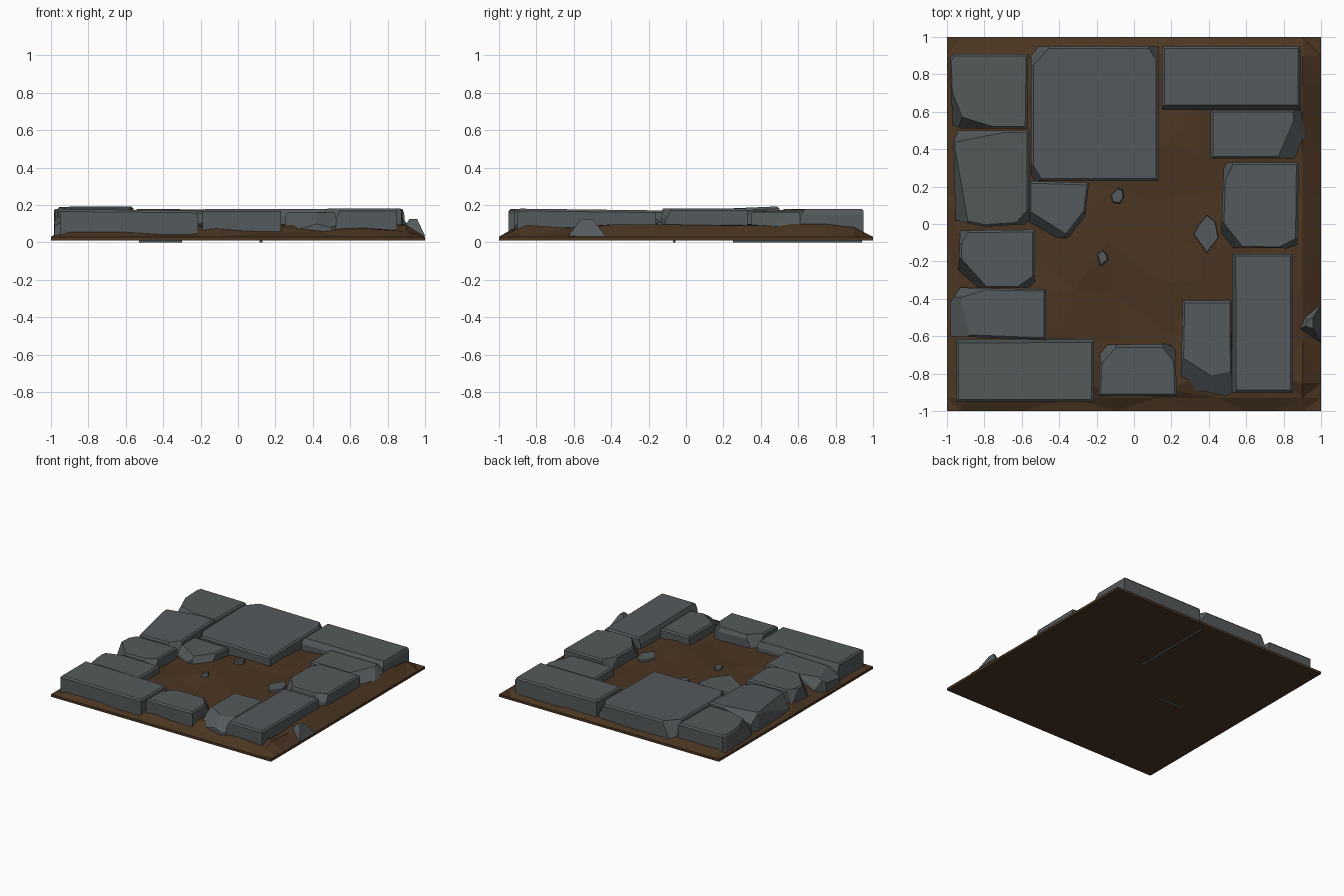
import bpy, bmesh, random
from mathutils import Vector

if "Cube" in bpy.data.objects:
    bpy.data.objects.remove(bpy.data.objects["Cube"])

random.seed(4)


def material(name, rgb):
    m = bpy.data.materials.new(name)
    m.diffuse_color = (*rgb, 1)
    m.use_nodes = True
    m.node_tree.nodes["Principled BSDF"].inputs["Base Color"].default_value = m.diffuse_color
    return m


STONE = material("slate grey", (0.088, 0.101, 0.106))
DIRT = material("dark brown earth", (0.070, 0.036, 0.016))


def finish(name, bm, mat):
    bmesh.ops.recalc_face_normals(bm, faces=bm.faces)
    me = bpy.data.meshes.new(name)
    bm.to_mesh(me)
    bm.free()
    me.materials.append(mat)
    ob = bpy.data.objects.new(name, me)
    bpy.context.collection.objects.link(ob)


def block(name, pts, top, tilt=(0, 0), chips=(), edge=0.012, shrink=None, bottom=0.02):
    """Prism on an outline with a worn top rim; chips = (x, y, nx, ny, nz) cut planes."""
    bm = bmesh.new()
    cx = sum(p[0] for p in pts) / len(pts)
    cy = sum(p[1] for p in pts) / len(pts)
    hx = max(abs(p[0] - cx) for p in pts)
    hy = max(abs(p[1] - cy) for p in pts)
    sx, sy = (shrink, shrink) if shrink is not None else (1 - edge / hx, 1 - edge / hy)

    def ring(z, kx, ky, tilted):
        return [bm.verts.new((cx + (x - cx) * kx, cy + (y - cy) * ky,
                              z + tilted * (tilt[0] * (x - cx) + tilt[1] * (y - cy))))
                for x, y in pts]

    rings = [ring(bottom, 1, 1, 0)]
    if shrink is None:
        rings.append(ring(top - edge, 1, 1, 1))
    rings.append(ring(top, sx, sy, 1))
    n = len(pts)
    for a, b in zip(rings, rings[1:]):
        for i in range(n):
            j = (i + 1) % n
            bm.faces.new((a[i], a[j], b[j], b[i]))
    bm.faces.new(rings[-1])
    bm.faces.new(rings[0][::-1])
    for x, y, nx, ny, nz in chips:
        bmesh.ops.bisect_plane(bm, geom=bm.verts[:] + bm.edges[:] + bm.faces[:],
                               plane_co=(x, y, top), plane_no=Vector((nx, ny, nz)).normalized(),
                               clear_outer=True)
        bmesh.ops.holes_fill(bm, edges=[e for e in bm.edges if e.is_boundary], sides=0)
    finish(name, bm, STONE)


def rect(x0, x1, y0, y1):
    return [(x0, y0), (x1, y0), (x1, y1), (x0, y1)]


# Earth bed: bumpy top, sloping rim, flat underside
bm = bmesh.new()
ticks = [-1, -0.93, -0.85, -0.6, -0.35, -0.1, 0.15, 0.4, 0.6, 0.76, 0.9, 1]
N = len(ticks)
grid = {}
for i, x in enumerate(ticks):
    for j, y in enumerate(ticks):
        z, px, py = 0.03, x, y
        if 0 < i < N - 1 and 0 < j < N - 1:
            rise = min((1 - x) * 0.65, (1 + x) * 0.4, (1 - y) * 0.4, (1 + y) * 0.4, 0.057)
            z += rise + random.uniform(-0.012, 0.014)
            if 1 < i < N - 2:
                px += random.uniform(-0.05, 0.05)
            if 1 < j < N - 2:
                py += random.uniform(-0.05, 0.05)
        grid[i, j] = bm.verts.new((px, py, z))
for i in range(N - 1):
    for j in range(N - 1):
        bm.faces.new((grid[i, j], grid[i + 1, j], grid[i + 1, j + 1], grid[i, j + 1]))
skirt = bmesh.ops.extrude_edge_only(bm, edges=[e for e in bm.edges if e.is_boundary])["geom"]
for v in skirt:
    if isinstance(v, bmesh.types.BMVert):
        v.co.z = 0.01
bmesh.ops.holes_fill(bm, edges=[e for e in bm.edges if e.is_boundary], sides=0)
bmesh.ops.triangulate(bm, faces=bm.faces[:])
finish("earth_bed", bm, DIRT)

# Back row of paving stones
block("stone_back_left", [(-0.97, 0.53), (-0.93, 0.51), (-0.57, 0.51), (-0.565, 0.91), (-0.97, 0.91), (-0.985, 0.88)],
      0.178, (-0.01, 0), [(-0.93, 0.6, -1, -0.4, 0.5), (-0.85, 0.55, -0.3, -1, 0.7)])
block("stone_back_large", rect(-0.55, 0.13, 0.23, 0.95), 0.172, (-0.01, 0.012),
      [(-0.54, 0.85, -1, 0.9, 0.5), (0.08, 0.94, 1, 0.6, 0.6), (-0.53, 0.3, -1, -0.6, 0.5)])
block("stone_back_right", rect(0.15, 0.89, 0.61, 0.95), 0.18, (0, 0),
      [(0.3, 0.635, 0, -1, 0.6), (0.88, 0.8, 1, 0, 0.3)])

# Right column
block("stone_right_upper", [(0.41, 0.35), (0.87, 0.35), (0.92, 0.43), (0.9, 0.61), (0.41, 0.61)], 0.162, (0, 0),
      [(0.78, 0.38, 0.7, -0.3, 0.9), (0.86, 0.5, 1, 0.1, 0.7)])
block("stone_right_middle", [(0.465, -0.11), (0.52, -0.125), (0.82, -0.13), (0.875, -0.11), (0.88, 0.33), (0.48, 0.33)],
      0.182, (0, 0), [(0.49, 0.24, -1, 0.5, 0.4), (0.5, -0.02, -1, -0.8, 0.6), (0.8, -0.11, 0.5, -1, 0.6)])
block("stone_right_lower", rect(0.525, 0.85, -0.9, -0.16), 0.176, (0, -0.012), [(0.545, -0.5, -1, 0, 0.4)])
block("stone_front_small", [(0.25, -0.87), (0.5, -0.92), (0.525, -0.9), (0.52, -0.41), (0.26, -0.41)], 0.16, (0, 0),
      [(0.3, -0.74, -0.35, -0.55, 0.8), (0.46, -0.8, 0.1, -0.5, 0.8)])

# Front row
block("stone_front_middle", [(-0.19, -0.92), (0.23, -0.92), (0.22, -0.66), (0.17, -0.64), (-0.15, -0.645), (-0.18, -0.68)],
      0.178, (0, 0), [(-0.15, -0.72, -1, 0.9, 0.6), (0.2, -0.72, 1, 0.8, 0.6), (0, -0.66, 0, 1, 0.6)])
block("stone_front_left", rect(-0.95, -0.215, -0.95, -0.615), 0.174, (-0.01, 0), [(-0.5, -0.635, 0, 1, 0.4)])

# Left column
block("stone_left_low", [(-0.98, -0.6), (-0.47, -0.62), (-0.47, -0.35), (-0.93, -0.34), (-0.985, -0.42)], 0.157, (0, 0),
      [(-0.9, -0.5, -0.6, -0.15, 0.9), (-0.85, -0.37, -0.3, 1, 0.6)])
block("stone_left_lower", [(-0.94, -0.31), (-0.9, -0.34), (-0.56, -0.34), (-0.53, -0.31), (-0.53, -0.03), (-0.93, -0.035)],
      0.172, (0, 0), [(-0.91, -0.2, -1, -0.9, 0.6), (-0.6, -0.32, 0.7, -1, 0.6), (-0.92, -0.1, -1, 0.6, 0.4)])
block("stone_left_upper", [(-0.955, 0.02), (-0.8, -0.015), (-0.56, 0.0), (-0.56, 0.5), (-0.94, 0.5), (-0.965, 0.44)],
      0.182, (0, 0.04), [(-0.92, 0.2, -1, -0.2, 0.6), (-0.57, 0.08, 1, -0.9, 0.6), (-0.8, 0.475, -0.2, 1, 0.7)])
block("stone_inner_left", [(-0.56, -0.02), (-0.48, -0.07), (-0.36, -0.075), (-0.27, -0.03), (-0.24, 0.22), (-0.56, 0.23)],
      0.152, (0, 0), [(-0.48, 0.02, -0.5, -0.8, 0.7), (-0.3, 0.03, 0.9, -0.7, 0.5)])

# Loose rubble
block("pebble_back", [(-0.13, 0.1), (-0.07, 0.09), (-0.04, 0.14), (-0.05, 0.2), (-0.09, 0.21), (-0.14, 0.16)],
      0.118, (0.1, 0), shrink=0.6)
block("pebble_front", [(-0.19, -0.26), (-0.12, -0.2), (-0.13, -0.16), (-0.17, -0.11), (-0.22, -0.15)],
      0.12, (0.2, 0), shrink=0.5)
block("pebble_diamond", [(0.31, -0.06), (0.39, -0.17), (0.46, -0.08), (0.44, 0.02), (0.39, 0.06), (0.34, 0.0)],
      0.108, shrink=0.85)
block("edge_rubble", [(0.86, -0.58), (1.0, -0.63), (1.0, -0.43), (0.9, -0.48)], 0.125, shrink=0.3, bottom=0.035)

# Stone slivers showing through the underside
block("underside_sliver_back", rect(0.115, 0.13, 0.25, 0.94), 0.03, edge=0.003, bottom=0.0)
block("underside_sliver_left", rect(-0.53, -0.3, -0.07, -0.055), 0.03, edge=0.003, bottom=0.0)
